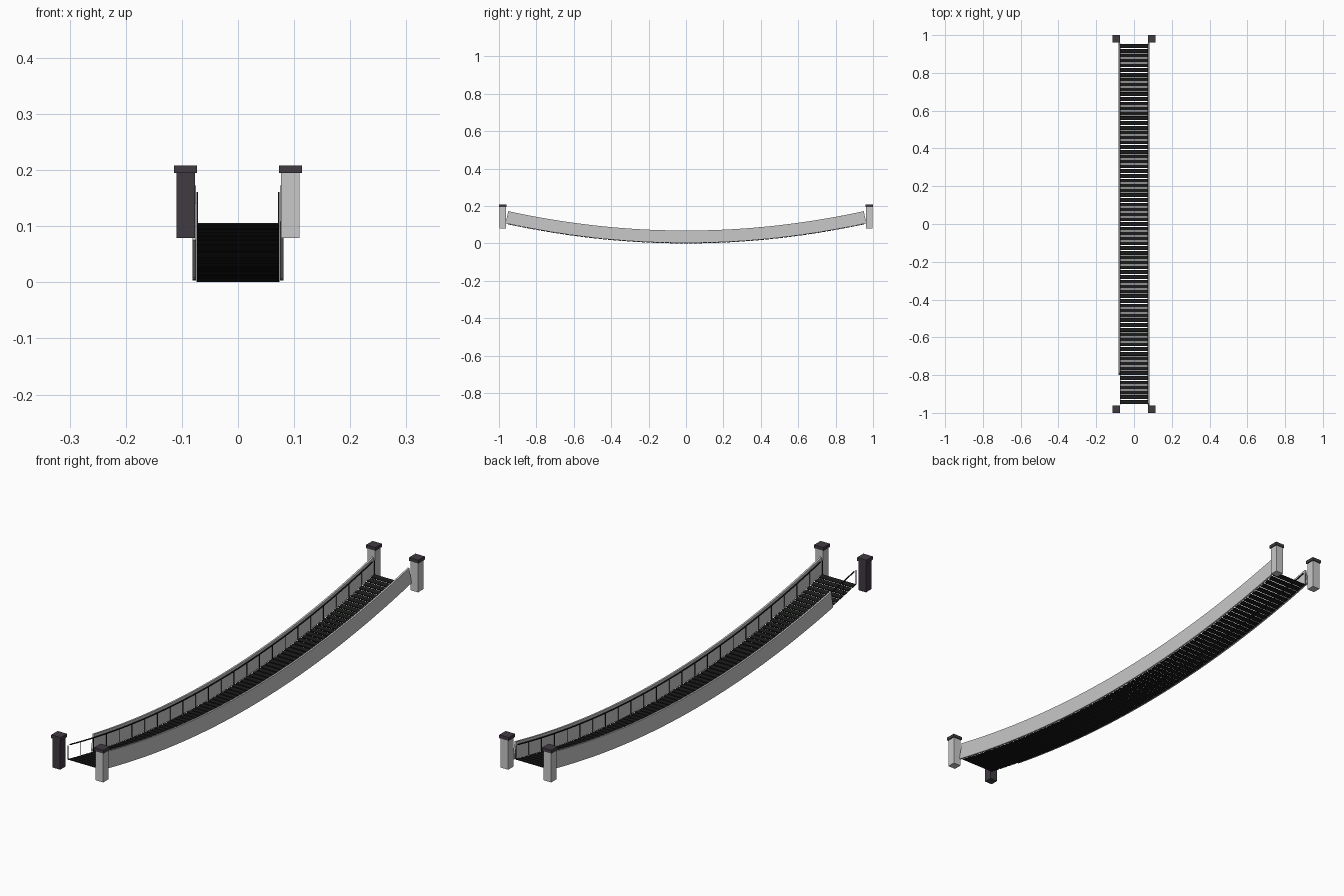
import bpy, bmesh, math

if "Cube" in bpy.data.objects:
    bpy.data.objects.remove(bpy.data.objects["Cube"])


def material(name, rgb):
    m = bpy.data.materials.new(name)
    m.use_nodes = True
    m.diffuse_color = (*rgb, 1)
    m.node_tree.nodes["Principled BSDF"].inputs["Base Color"].default_value = (*rgb, 1)
    return m


STONE = material("light stone", (0.58, 0.58, 0.58))
DARK = material("dark plum stone", (0.052, 0.043, 0.054))
BLACK = material("black metal", (0.01, 0.011, 0.01))

HALF = 0.955      # half length of the deck
SAG = 0.113       # curvature of the hanging deck
WIDTH = 0.073     # half width of the deck


def sag(y):
    return SAG * y * y


def finish(name, bm, mat):
    bmesh.ops.recalc_face_normals(bm, faces=bm.faces)
    mesh = bpy.data.meshes.new(name)
    bm.to_mesh(mesh)
    bm.free()
    mesh.materials.append(mat)
    obj = bpy.data.objects.new(name, mesh)
    bpy.context.collection.objects.link(obj)
    return obj


def add_box(bm, centre, size, tilt=0):
    """Box of the given size, tilted about x by the slope angle."""
    verts = bmesh.ops.create_cube(bm, size=1)["verts"]
    c, s = math.cos(tilt), math.sin(tilt)
    for v in verts:
        x, y, z = (v.co[i] * size[i] for i in range(3))
        v.co = (centre[0] + x, centre[1] + y * c - z * s, centre[2] + y * s + z * c)


def box(name, centre, size, mat):
    bm = bmesh.new()
    add_box(bm, centre, size)
    return finish(name, bm, mat)


def sweep(name, x0, x1, low, high, y0, y1, mat, steps=48):
    """Rectangular section carried along the hanging curve."""
    bm = bmesh.new()
    previous = None
    for i in range(steps + 1):
        y = y0 + (y1 - y0) * i / steps
        a = math.atan(2 * SAG * y)
        ring = [bm.verts.new((x, y - h * math.sin(a), sag(y) + h * math.cos(a)))
                for x, h in ((x0, low), (x1, low), (x1, high), (x0, high))]
        if previous:
            for j in range(4):
                k = (j + 1) % 4
                bm.faces.new((previous[j], previous[k], ring[k], ring[j]))
        else:
            bm.faces.new(ring)
        previous = ring
    bm.faces.new(previous)
    return finish(name, bm, mat)


# Deck planks with narrow gaps
planks = 75
pitch = 2 * HALF / planks
bm = bmesh.new()
for i in range(planks):
    y = -HALF + (i + 0.5) * pitch
    add_box(bm, (0, y, sag(y) + 0.002), (2 * WIDTH, pitch - 0.005, 0.0036),
            math.atan(2 * SAG * y))
finish("deck_planks", bm, BLACK)

# Side walls, handrails and balusters; the right wall stops short of the front
for side, label in ((1, "left"), (-1, "right")):
    start = -0.965 if side > 0 else -0.80
    sweep(label + "_wall", side * 0.0745, side * 0.0815, 0.003, 0.069,
          start, 0.965, STONE)
    sweep(label + "_handrail", side * 0.0712, side * 0.0742, 0.055, 0.059,
          -HALF, HALF, BLACK)
    bm = bmesh.new()
    for i in range(25):
        y = (HALF - 0.001) * (i / 12 - 1)
        add_box(bm, (side * 0.0727, y, sag(y) + 0.029), (0.002, 0.002, 0.056))
    finish(label + "_balusters", bm, BLACK)

# Corner pillars with flat caps; the front right pillar is dark
for side, label in ((1, "left"), (-1, "right")):
    for end, place in ((-1, "front"), (1, "back")):
        name = place + "_" + label
        x, y = side * 0.0935, end * 0.98
        shaft = DARK if (side, end) == (-1, -1) else STONE
        box(name + "_pillar", (x, y, 0.137), (0.033, 0.033, 0.116), shaft)
        box(name + "_cap", (x, y, 0.2015), (0.041, 0.04, 0.013), DARK)
